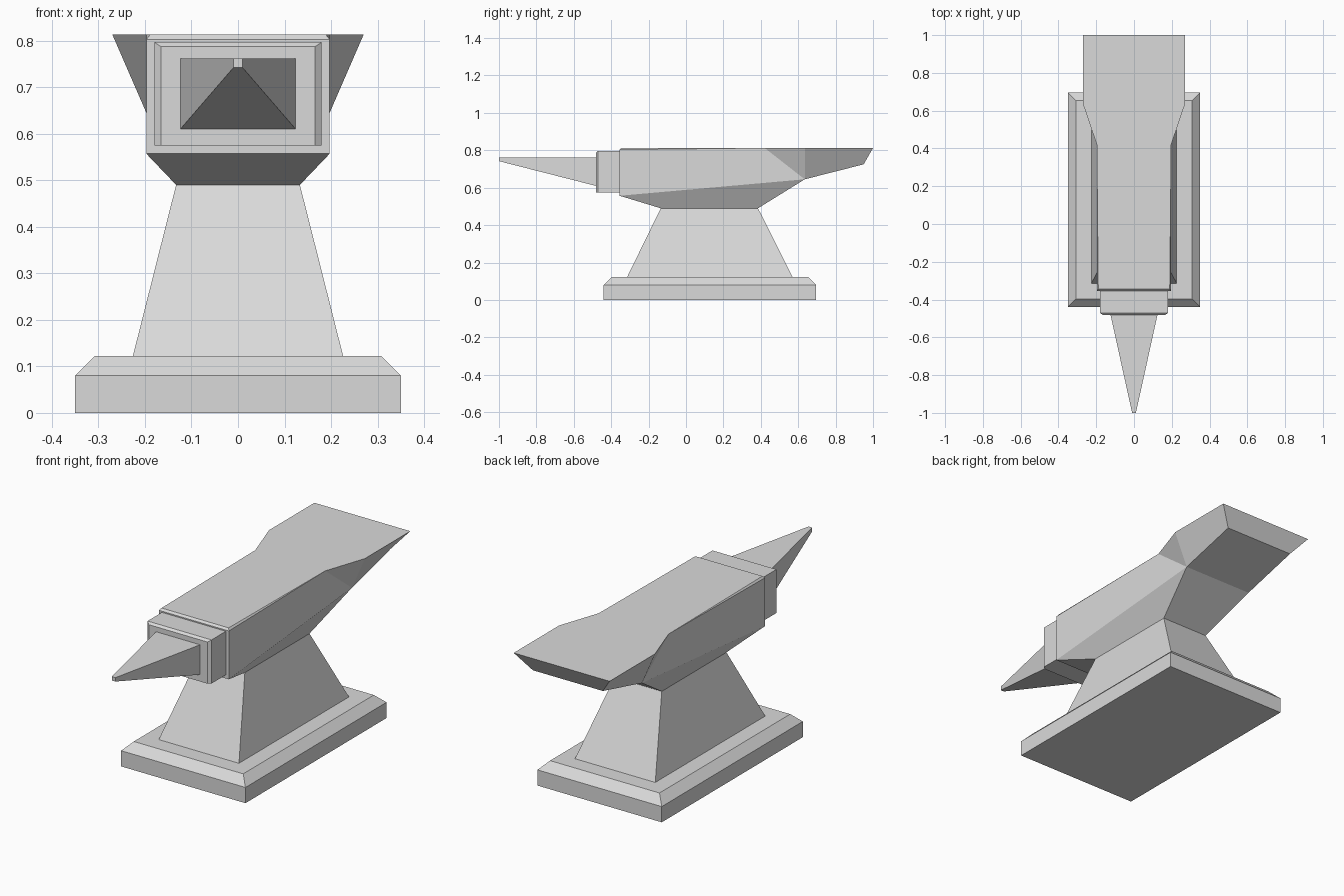
import bpy
import bmesh

cube = bpy.data.objects.get("Cube")
if cube:
    bpy.data.objects.remove(cube, do_unlink=True)

steel = bpy.data.materials.new("light_grey_steel")
steel.use_nodes = True
grey = (0.7, 0.7, 0.7, 1)
steel.diffuse_color = grey
steel.node_tree.nodes["Principled BSDF"].inputs["Base Color"].default_value = grey


def finish(name, bm):
    bmesh.ops.recalc_face_normals(bm, faces=bm.faces)
    mesh = bpy.data.meshes.new(name)
    bm.to_mesh(mesh)
    bm.free()
    mesh.materials.append(steel)
    obj = bpy.data.objects.new(name, mesh)
    bpy.context.collection.objects.link(obj)
    return obj


def loft(name, sections, along):
    """Join rectangles (half width, low, high, position) stacked along y or z."""
    bm = bmesh.new()
    rings = []
    for w, low, high, pos in sections:
        corners = [(-w, low), (w, low), (w, high), (-w, high)]
        rings.append([bm.verts.new((x, t, pos) if along == "z" else (x, pos, t))
                      for x, t in corners])
    for r, s in zip(rings, rings[1:]):
        for i in range(4):
            j = (i + 1) % 4
            bm.faces.new((r[i], r[j], s[j], s[i]))
    bm.faces.new(rings[0])
    bm.faces.new(rings[-1])
    return finish(name, bm)


# Chamfered base slab and tapered pedestal
loft("base", [(0.35, -0.44, 0.695, 0), (0.35, -0.44, 0.695, 0.08),
              (0.308, -0.398, 0.653, 0.122)], "z")
loft("pedestal", [(0.226, -0.315, 0.57, 0.122), (0.133, -0.135, 0.385, 0.49)], "z")

# Step block with chamfered front edge, and pointed horn
loft("step_block", [(0.18, 0.575, 0.797, -0.355), (0.18, 0.575, 0.797, -0.47),
                    (0.165, 0.575, 0.787, -0.482)], "y")
loft("horn", [(0.124, 0.61, 0.762, -0.482), (0.01, 0.742, 0.762, -1)], "y")

# Body and flared heel: one side's corners, mirrored across x
corners = {
    "waist_front": (0.133, -0.135, 0.49),
    "front_low": (0.197, -0.355, 0.557),
    "front_high": (0.197, -0.355, 0.803),
    "top_front": (0.189, -0.345, 0.813),
    "flare_start": (0.197, 0.42, 0.813),
    "flare_end": (0.27, 0.635, 0.813),
    "heel_top": (0.27, 1, 0.813),
    "heel_low": (0.197, 0.95, 0.725),
    "heel_root": (0.197, 0.635, 0.645),
    "waist_back": (0.133, 0.385, 0.49),
}
side_faces = [
    ("waist_front", "waist_back", "heel_root", "front_low"),
    ("front_low", "heel_root", "flare_start", "front_high"),
    ("front_high", "flare_start", "top_front"),
    ("flare_start", "heel_root", "flare_end"),
    ("flare_end", "heel_root", "heel_low", "heel_top"),
]
bm = bmesh.new()
left, right = ({n: bm.verts.new((s * x, y, z)) for n, (x, y, z) in corners.items()}
               for s in (1, -1))
for side in (left, right):
    for face in side_faces:
        bm.faces.new([side[n] for n in face])
# Strips across the width follow the outline from corner to corner
names = list(corners)
for a, b in zip(names, names[1:] + names[:1]):
    bm.faces.new((left[a], left[b], right[b], right[a]))
finish("body", bm)
